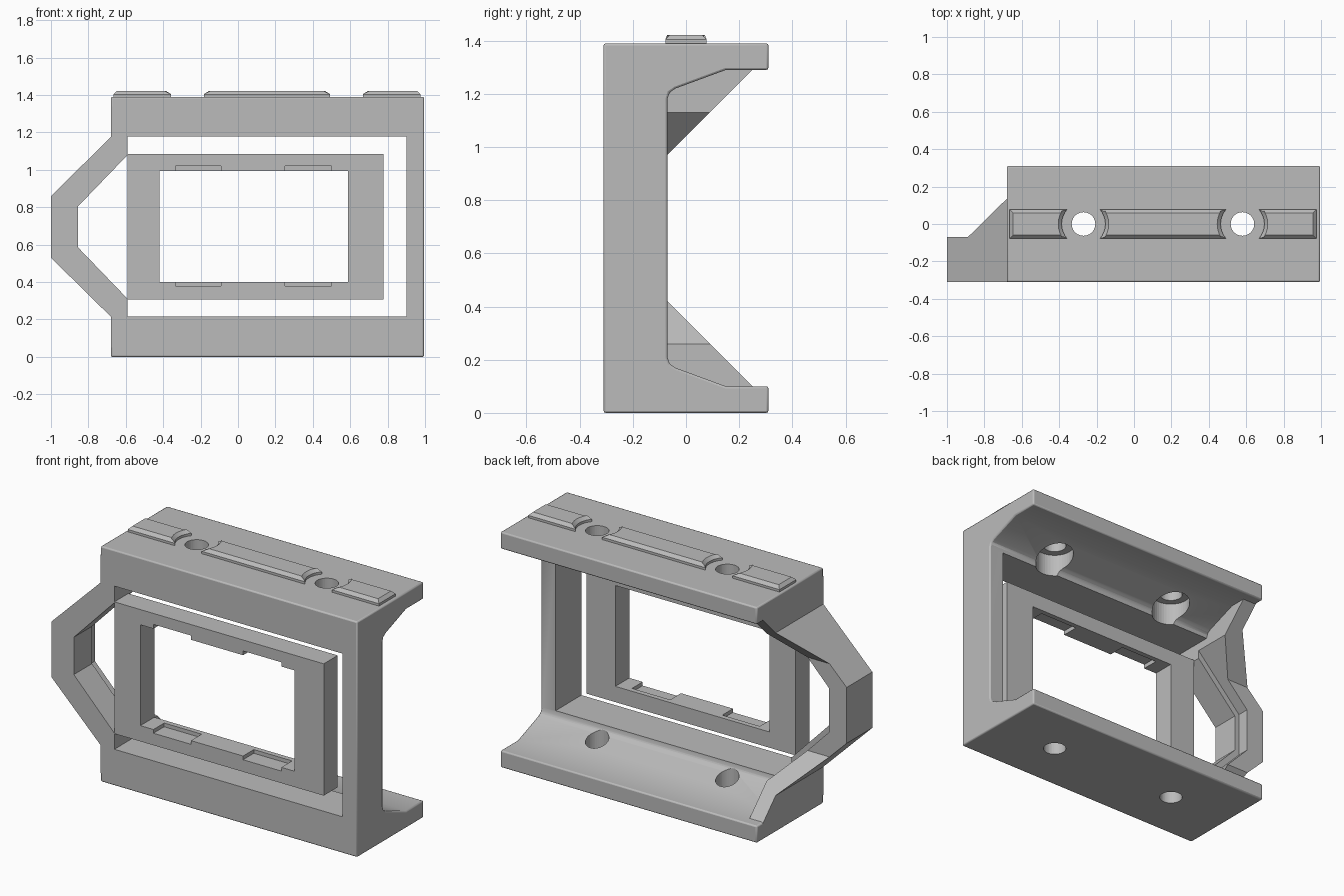
import bpy, bmesh, math
from mathutils import Vector

cube = bpy.data.objects.get("Cube")
if cube:
    bpy.data.objects.remove(cube, do_unlink=True)

GREY = (0.5, 0.5, 0.5, 1)
mat = bpy.data.materials.new("grey plastic")
mat.use_nodes = True
mat.diffuse_color = GREY
mat.node_tree.nodes["Principled BSDF"].inputs["Base Color"].default_value = GREY

TOP = 1.39
MID = TOP / 2
FRONT, BACK, INNER = -0.31, 0.31, -0.07
HOLES = (-0.27, 0.58)


def prism(name, outline, axis, a, b, helper=False, top_bevel=0):
    """Extrude a 2D outline along an axis from a to b."""
    place = {"x": lambda u, v, w: (w, u, v),
             "y": lambda u, v, w: (u, w, v),
             "z": lambda u, v, w: (u, v, w)}[axis]
    bm = bmesh.new()
    face = bm.faces.new([bm.verts.new(place(u, v, a)) for u, v in outline])
    ext = bmesh.ops.extrude_face_region(bm, geom=[face])["geom"]
    move = Vector(place(0, 0, b - a))
    bmesh.ops.translate(bm, vec=move, verts=[g for g in ext if isinstance(g, bmesh.types.BMVert)])
    bmesh.ops.recalc_face_normals(bm, faces=bm.faces)
    if top_bevel:
        rim = [e for e in bm.edges if all(abs(v.co.z - b) < 1e-5 for v in e.verts)]
        bmesh.ops.bevel(bm, geom=rim, offset=top_bevel, segments=1, affect='EDGES')
    mesh = bpy.data.meshes.new(name)
    bm.to_mesh(mesh)
    bm.free()
    obj = bpy.data.objects.new(name, mesh)
    bpy.context.collection.objects.link(obj)
    mesh.materials.append(mat)
    obj.hide_render = helper
    if helper:
        obj.hide_set(True)
        obj.display_type = 'WIRE'
    return obj


def box(name, x0, x1, y0, y1, z0, z1, helper=False):
    return prism(name, [(x0, z0), (x1, z0), (x1, z1), (x0, z1)], "y", y0, y1, helper)


def cylinder(name, x, r, z0, z1):
    ring = [(x + r * math.cos(t * math.tau / 40), r * math.sin(t * math.tau / 40)) for t in range(40)]
    return prism(name, ring, "z", z0, z1, True)


def boolean(obj, other, operation='DIFFERENCE'):
    m = obj.modifiers.new(operation.title(), 'BOOLEAN')
    m.object, m.operation, m.solver = other, operation, 'EXACT'


def bevel(obj, width):
    m = obj.modifiers.new("Bevel", 'BEVEL')
    m.width, m.segments, m.limit_method = width, 2, 'ANGLE'


def mirrored(half):
    """Complete an outline symmetric about mid height."""
    return half + [(u, TOP - v) for u, v in reversed(half)]


# C-shaped body with the front window cut through
body = prism("main_frame", mirrored([(FRONT, 0), (BACK, 0), (BACK, 0.10), (0.15, 0.10),
                                     (-0.04, 0.17), (-0.062, 0.185), (INNER, 0.21)]),
             "x", -0.68, 0.995)
bevel(body, 0.008)
boolean(body, box("window_cutter", -1.2, 0.90, -0.5, 0.5, 0.215, 1.178, True))

# Screw holes through both plates, counterbored under the top plate
for i, x in enumerate(HOLES):
    boolean(body, cylinder(f"hole_cutter_{i}", x, 0.063, -0.2, 1.6))
    boolean(body, cylinder(f"counterbore_cutter_{i}", x, 0.105, 0.9, 1.31))

# Side arm: pointed loop, trimmed at the back by a sloped profile
arm = prism("side_arm", mirrored([(-0.59, 0.05), (-0.68, 0.05), (-0.68, 0.215), (-1, 0.53)])
            + mirrored([(-0.59, 0.31), (-0.855, 0.585)])[::-1], "y", FRONT, BACK)
trim = prism("arm_trim", mirrored([(-0.6, -0.1), (0.45, -0.1), (INNER, 0.42)]),
             "x", -1.5, 0, True)
boolean(arm, trim, 'INTERSECT')
recess = prism("arm_recess_cutter", mirrored([(-0.59, 0.26), (-0.885, 0.565)]) + [(-0.3, 1.13), (-0.3, 0.26)],
               "y", -0.14, 0.6, True)
boolean(arm, recess)

# Inner window frame with shallow clip notches
inner = box("inner_frame", -0.59, 0.777, FRONT, -0.18, 0.307, 1.085)
boolean(inner, box("inner_window_cutter", -0.42, 0.587, -0.5, 0.2, 0.40, 0.995, True))
for i, (x0, x1) in enumerate(((-0.335, -0.09), (0.25, 0.5))):
    boolean(inner, box(f"notch_cutter_{i}", x0, x1, -0.5, -0.21, 0.378, 1.02, True))


# Raised pads on top, their ends curved around the holes
def pad_end(hole, side, r=0.117, half=0.078):
    a = math.asin(half / r)
    return [(hole + side * r * math.cos(t), r * math.sin(t))
            for t in (a * (k / 4 - 1) for k in range(9))]


def pad(name, left, right):
    prism(name, left[::-1] + right, "z", TOP - 0.01, 1.422, top_bevel=0.018)


def flat_end(x):
    return [(x, -0.078), (x, 0.078)]


pad("right_pad", flat_end(-0.665), pad_end(HOLES[0], -1))
pad("middle_pad", pad_end(HOLES[0], 1), pad_end(HOLES[1], -1))
pad("left_pad", pad_end(HOLES[1], 1), flat_end(0.975))

# Smooth only the round surfaces
for obj in bpy.context.scene.objects:
    obj.select_set(obj.type == 'MESH' and not obj.hide_render)
bpy.context.view_layer.objects.active = body
bpy.ops.object.shade_smooth_by_angle(angle=math.radians(30))
